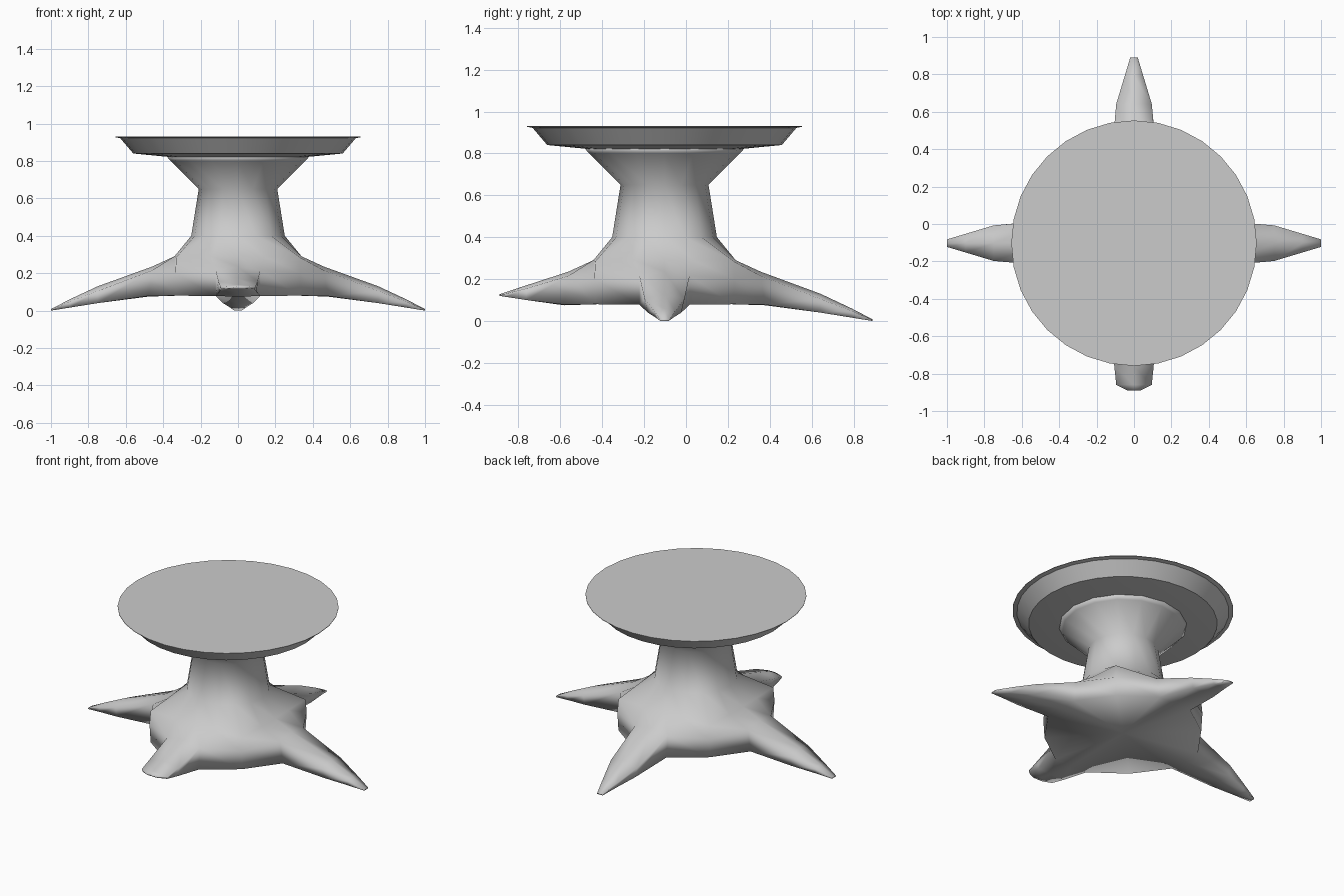
import bpy, bmesh, math
from mathutils import Vector

if "Cube" in bpy.data.objects:
    bpy.data.objects.remove(bpy.data.objects["Cube"])

CY = -0.1025  # centre of the pedestal in y


def finish(name, bm):
    bmesh.ops.recalc_face_normals(bm, faces=bm.faces)
    me = bpy.data.meshes.new(name)
    bm.to_mesh(me)
    bm.free()
    ob = bpy.data.objects.new(name, me)
    bpy.context.collection.objects.link(ob)
    ob.location.y = CY
    return ob


def bridge(bm, a, b, closed=True):
    n = len(a)
    for i in range(n if closed else n - 1):
        j = (i + 1) % n
        bm.faces.new((a[i], a[j], b[j], b[i]))


def spin(v, k):
    """Rotate a point by k quarter turns about z."""
    x, y, z = v
    for _ in range(k):
        x, y = -y, x
    return Vector((x, y, z))


# Table top: shallow dish with a thin lip
bm = bmesh.new()
N = 32
prev = None
for r, z in [(0.375, 0.822), (0.56, 0.84), (0.63, 0.922), (0.656, 0.927), (0.656, 0.93)]:
    ring = [bm.verts.new((r * math.cos(2 * math.pi * i / N),
                          r * math.sin(2 * math.pi * i / N), z)) for i in range(N)]
    if prev:
        bridge(bm, prev, ring)
    else:
        bm.faces.new(ring)
    prev = ring
bm.faces.new(prev)
top = finish("table_top", bm)
bpy.ops.object.select_all(action='DESELECT')
top.select_set(True)
bpy.context.view_layer.objects.active = top
bpy.ops.object.shade_smooth_by_angle(angle=math.radians(35))

# Stump: round column blending into a square root body, 16 points per ring
bm = bmesh.new()


def circle(r, z):
    return [bm.verts.new((r * math.cos(a), r * math.sin(a), z))
            for a in (math.radians(22.5 * (i - 1)) for i in range(16))]


def square(mid, side, corner):
    """One quarter: left shoulder, middle, right shoulder, corner; turned 4 times."""
    x, w, z = side
    quarter = [(x, -w, z), mid, (x, w, z), corner]
    return [bm.verts.new(spin(p, k)) for k in range(4) for p in quarter]


rings = [
    circle(0.385, 0.828),
    circle(0.36, 0.80),
    circle(0.21, 0.65),
    circle(0.25, 0.40),
    square((0.34, 0, 0.29), (0.34, 0.14, 0.29), (0.33, 0.33, 0.285)),
    square((0.46, 0, 0.235), (0.46, 0.12, 0.215), (0.335, 0.335, 0.20)),
    square((0.48, 0, 0.075), (0.48, 0.12, 0.078), (0.33, 0.33, 0.08)),
]
bm.faces.new(rings[0])
for a, b in zip(rings[:-2], rings[1:-1]):
    bridge(bm, a, b)

# Lowest band, left open where the roots grow out
up, low = rings[-2], rings[-1]
for i in range(16):
    if i % 4 >= 2:
        j = (i + 1) % 16
        bm.faces.new((up[i], up[j], low[j], low[i]))

# Underside
hub = bm.verts.new((0, 0, 0.09))
for i in range(16):
    bm.faces.new((low[i], low[(i + 1) % 16], hub))

# Roots: sections are (reach, top half width, bottom half width, ridge z, shoulder z, bottom z)
long_root = [(0.75, 0.095, 0.08, 0.13, 0.105, 0.04),
             (0.9, 0.05, 0.042, 0.06, 0.048, 0.016),
             (1.0, 0.02, 0.02, 0.008, 0.006, 0.0)]
back_root = [(r * 0.9925, *rest) for r, *rest in long_root]
front_root = [(0.66, 0.105, 0.1, 0.17, 0.155, 0.10),
              (0.757, 0.095, 0.088, 0.138, 0.13, 0.115),
              (0.7875, 0.035, 0.035, 0.128, 0.126, 0.12)]
for k, sections in enumerate([long_root, back_root, long_root, front_root]):
    i = 4 * k
    loop = [up[i], up[i + 1], up[i + 2], low[i + 2], low[i + 1], low[i]]
    for r, wt, wb, zt, zs, zb in sections:
        pts = [(r, -wt, zs), (r, 0, zt), (r, wt, zs), (r, wb, zb), (r, 0, zb), (r, -wb, zb)]
        nxt = [bm.verts.new(spin(p, k)) for p in pts]
        bridge(bm, loop, nxt)
        loop = nxt
    bm.faces.new(loop)
stump = finish("stump_base", bm)
stump.data.shade_smooth()
